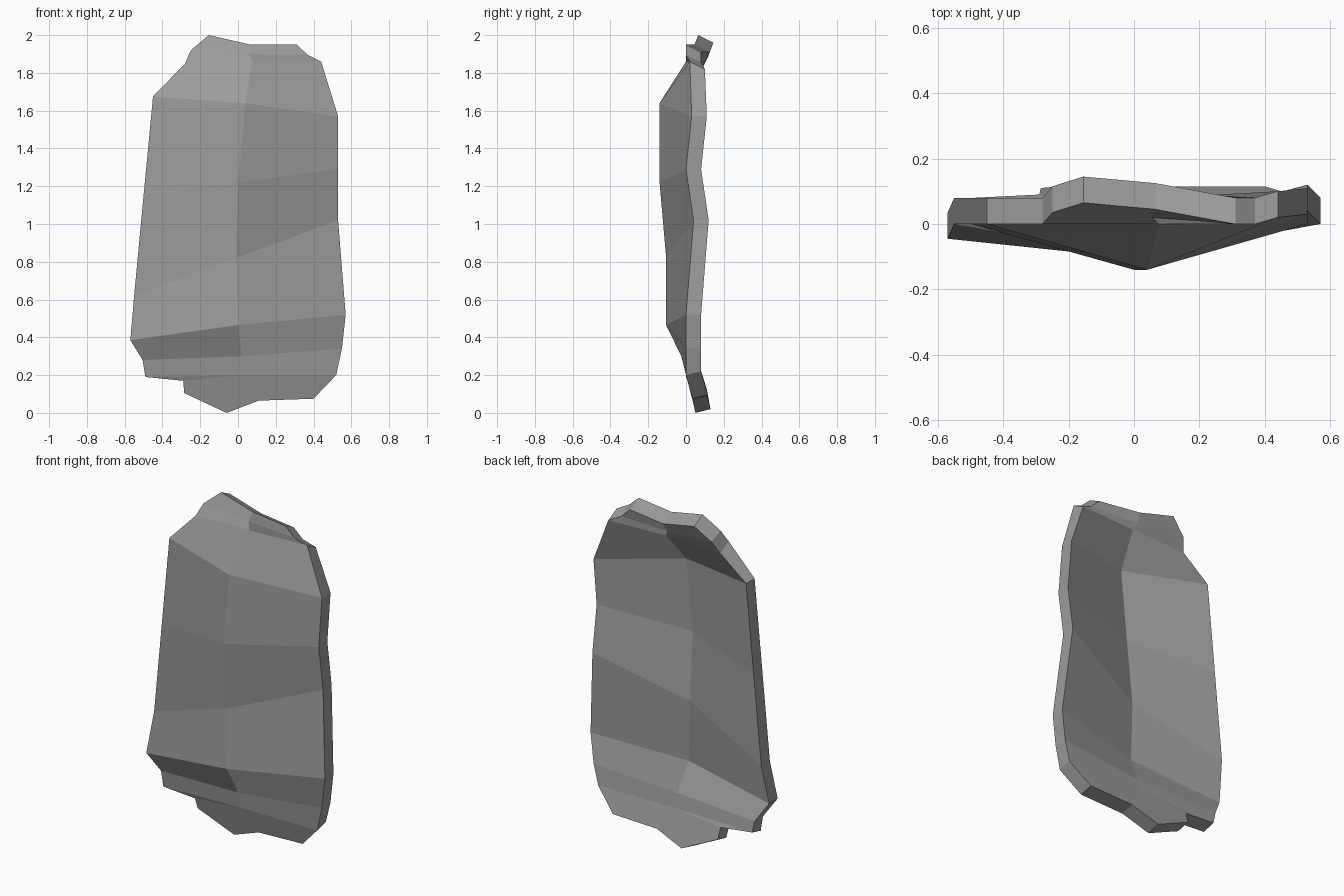
import bpy
import bmesh
from mathutils import Vector

default_cube = bpy.data.objects.get("Cube")
if default_cube:
    bpy.data.objects.remove(default_cube, do_unlink=True)

# One flat grey for the whole slab
grey = bpy.data.materials.new("stone grey")
grey.use_nodes = True
colour = (0.33, 0.33, 0.33, 1)
grey.diffuse_color = colour
grey.node_tree.nodes["Principled BSDF"].inputs["Base Color"].default_value = colour

bm = bmesh.new()


def rail(*points):
    """Add a chain of front-surface vertices and return them as a list."""
    return [bm.verts.new(point) for point in points]


def bridge(first_rail, second_rail):
    """Fill the strip between two rails of equal length with quads."""
    for i in range(len(first_rail) - 1):
        bm.faces.new((first_rail[i], first_rail[i + 1],
                      second_rail[i + 1], second_rail[i]))


# Body: right edge, central ridge and left edge, running from top to bottom
right_edge = rail((-.45, 0, 1.675), (-.5, 0, 1.15), (-.55, 0, .62),
                  (-.57, -.045, .385), (-.505, 0, .28), (-.49, 0, .19))
ridge = rail((.04, -.14, 1.64), (0, -.14, 1.22), (-.01, -.105, .82),
             (0, -.105, .465), (.02, -.025, .3), (.02, 0, .2))
left_edge = rail((.53, .03, 1.57), (.53, 0, 1.29), (.53, .04, 1.02),
                 (.57, 0, .52), (.55, 0, .34), (.52, 0, .2))
bridge(right_edge, ridge)
bridge(ridge, left_edge)

# Chipped top: the ridge fades into a notch between two broken lobes
notch = rail((.075, 0, 1.86), (.055, .02, 1.9), (.065, .045, 1.95))
right_lobe = rail((-.28, 0, 1.85), (-.25, .035, 1.92), (-.155, .065, 2))
left_lobe = rail((.44, .02, 1.86), (.37, 0, 1.895), (.31, 0, 1.95))
bridge([right_edge[0], right_lobe[0]], [ridge[0], notch[0]])
bridge([ridge[0], notch[0]], [left_edge[0], left_lobe[0]])
bridge(right_lobe, notch)
bridge(notch, left_lobe)

# Chipped foot: a step on the right and a shallow point near the middle
step = rail((-.29, .01, .17), (-.285, .03, .105))
foot = rail((-.06, .05, 0), (.11, .035, .065), (.4, .035, .075))
bm.faces.new((right_edge[-1], step[0], ridge[-1]))
bm.faces.new((step[0], step[1], foot[0], foot[1], ridge[-1]))
bm.faces.new((ridge[-1], foot[1], foot[2], left_edge[-1]))

# Thickness: push a copy back, tilting it where the ends curl away
front_faces = list(bm.faces)
result = bmesh.ops.extrude_face_region(bm, geom=front_faces, use_keep_orig=True)
for vert in (item for item in result["geom"] if isinstance(item, bmesh.types.BMVert)):
    height = vert.co.z
    tilt = -.04 if height > 1.8 else .02 if height < .25 else 0
    vert.co += Vector((0, .08, tilt))
bmesh.ops.recalc_face_normals(bm, faces=bm.faces)

mesh = bpy.data.meshes.new("curved_slab")
bm.to_mesh(mesh)
bm.free()
mesh.materials.append(grey)
slab = bpy.data.objects.new("curved_slab", mesh)
bpy.context.collection.objects.link(slab)
